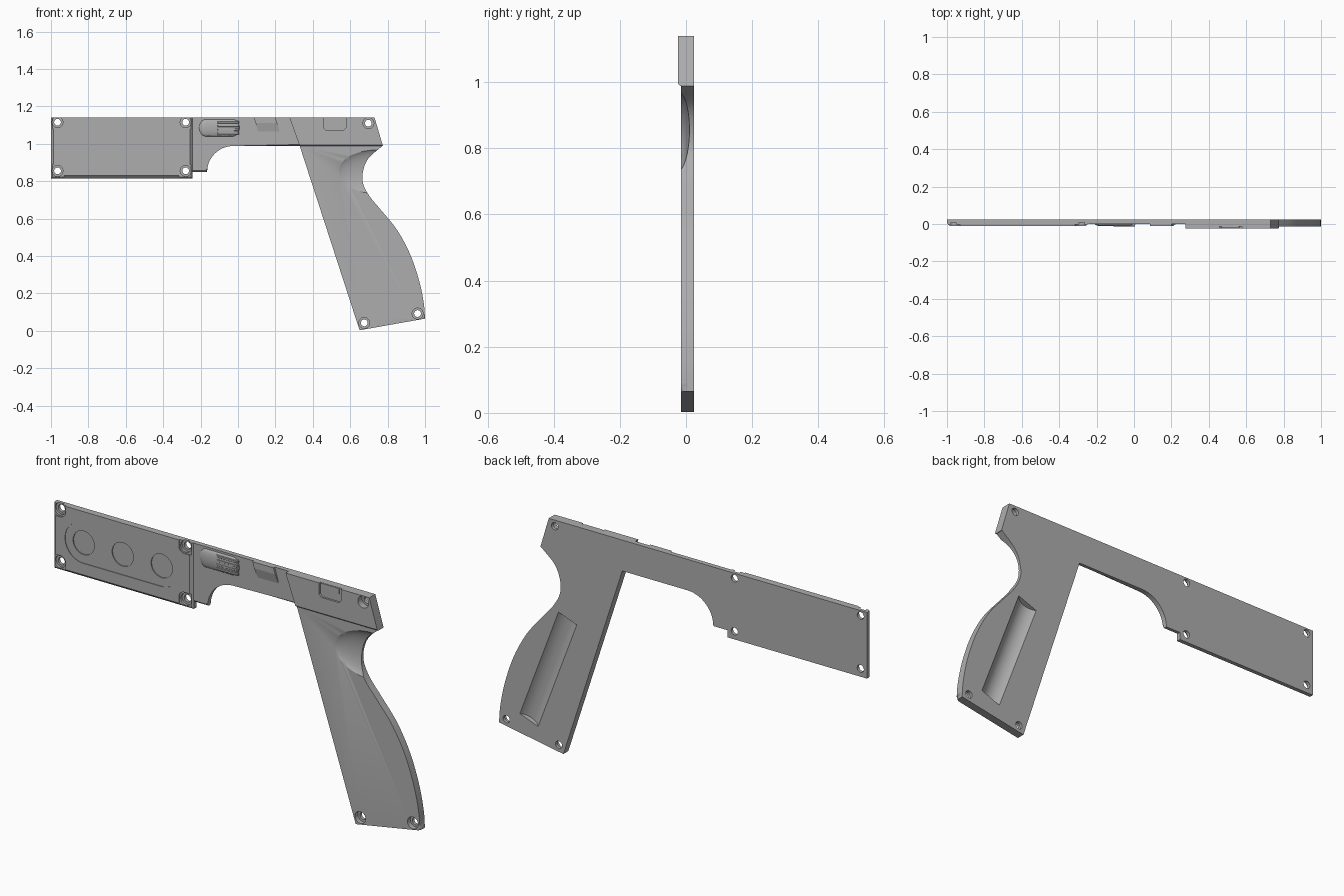
import bpy, bmesh, math
from mathutils import Vector

cube = bpy.data.objects.get("Cube")
if cube:
    bpy.data.objects.remove(cube, do_unlink=True)

BACK = 0.0235

grey = bpy.data.materials.new("plain grey")
grey.use_nodes = True
grey.diffuse_color = (0.42, 0.42, 0.42, 1)
grey.node_tree.nodes["Principled BSDF"].inputs["Base Color"].default_value = (0.42, 0.42, 0.42, 1)


def finish(name, bm):
    bmesh.ops.recalc_face_normals(bm, faces=bm.faces)
    mesh = bpy.data.meshes.new(name)
    bm.to_mesh(mesh)
    bm.free()
    mesh.materials.append(grey)
    obj = bpy.data.objects.new(name, mesh)
    bpy.context.collection.objects.link(obj)
    return obj


def prism(name, outline, front, back=BACK, bevel=0, segments=1, rule=lambda p: True):
    """Extrude an x-z outline through y, bevelling the front edges the rule picks."""
    bm = bmesh.new()
    rings = [[bm.verts.new((x, y, z)) for x, z in outline] for y in (front, back)]
    face = bm.faces.new(rings[0])
    bm.faces.new(rings[1][::-1])
    n = len(outline)
    for i in range(n):
        j = (i + 1) % n
        bm.faces.new((rings[0][i], rings[1][i], rings[1][j], rings[0][j]))
    if bevel:
        edges = [e for e in face.edges if rule((e.verts[0].co + e.verts[1].co) / 2)]
        bmesh.ops.bevel(bm, geom=edges, offset=bevel, segments=segments,
                        profile=0.5, affect='EDGES')
    return finish(name, bm)


def rounded(cx, cz, r, hx=0, hz=0, n=32):
    """Circle, slot or rounded rectangle outline."""
    pts = []
    for i in range(n):
        a = math.tau * (i + 0.5) / n
        c, s = math.cos(a), math.sin(a)
        pts.append((cx + r * c + math.copysign(hx, c), cz + r * s + math.copysign(hz, s)))
    return pts


def box(x0, x1, z0, z1):
    return [(x0, z0), (x1, z0), (x1, z1), (x0, z1)]


def spline(pts, steps=5):
    """Smooth path through the points."""
    p = [Vector(q) for q in pts]
    p = [2 * p[0] - p[1]] + p + [2 * p[-1] - p[-2]]
    out = []
    for a, b, c, d in zip(p, p[1:], p[2:], p[3:]):
        for i in range(steps):
            t = i / steps
            out.append(0.5 * (2 * b + (c - a) * t + (2 * a - 5 * b + 4 * c - d) * t**2
                              + (3 * b - a - 3 * c + d) * t**3))
    return [tuple(v) for v in out] + [pts[-1]]


def cut(obj, cutter):
    cutter.hide_render = True
    mod = obj.modifiers.new("cut", 'BOOLEAN')
    mod.operation, mod.solver, mod.object = 'DIFFERENCE', 'EXACT', cutter
    bpy.context.view_layer.objects.active = obj
    bpy.ops.object.modifier_apply(modifier=mod.name)
    bpy.data.objects.remove(cutter, do_unlink=True)


def screw_hole(obj, x, z, floor):
    cut(obj, prism("bore", rounded(x, z, 0.029), -0.1, floor))
    cut(obj, prism("hole", rounded(x, z, 0.018), -0.1, 0.1))


# Barrel housing: chamfered on every front edge but the top
barrel = prism("barrel_housing", box(-1, -0.242, 0.815, 1.14), -0.01, bevel=0.014,
               rule=lambda p: p.z < 1.13)
cut(barrel, prism("slot", rounded(-0.622, 0.985, 0.1, hx=0.212), -0.1, -0.007))
for x in (-0.834, -0.622, -0.41):
    cut(barrel, prism("dimple", rounded(x, 0.985, 0.058), -0.1, -0.002))
for x, sx in ((-0.965, -1), (-0.28, 1)):
    for z, sz in ((0.855, -1), (1.115, 1)):
        cut(barrel, prism("pad", rounded(x + sx * 0.04, z + sz * 0.04, 0.03, 0.045, 0.045),
                          -0.1, -0.004))
        screw_hole(barrel, x, z, 0.008)

# Middle frame with the finger arch
arch = [(-0.025 - 0.14 * math.cos(a), 0.85 + 0.138 * math.sin(a))
        for a in (math.pi / 2 * i / 12 for i in range(13))]
frame = prism("middle_frame", [(-0.242, 1.14), (-0.242, 0.85)] + arch + [(0.33, 0.988), (0.275, 1.14)],
              0, bevel=0.008, rule=lambda p: p.z < 1.0 and -0.24 < p.x < 0.3)

# Bolt: flattened cylinder with a ribbed grip
bm = bmesh.new()
bmesh.ops.create_uvsphere(bm, u_segments=32, v_segments=16, radius=1)
for v in bm.verts:
    x, y, z = v.co
    length = math.hypot(y, z) or 1
    swell = min(1, length * 1.6) / length
    v.co = (-0.1 + x * 0.108, y * swell * 0.012, 1.085 + z * swell * 0.045)
bolt = finish("bolt", bm)
for i in range(4):
    z = 1.049 + i * 0.02
    prism(f"bolt_rib_{i + 1}", box(-0.11, 0.006, z, z + 0.012), -0.0125, 0.002, bevel=0.002)

# Raised ramp beside the bolt
bm = bmesh.new()
for x in (0.085, 0.2):
    for y, z in ((0.001, 1.06), (-0.01, 1.11), (-0.01, 1.14), (0.001, 1.14)):
        bm.verts.new((x + (1.14 - z) * 0.3, y, z))
bmesh.ops.convex_hull(bm, input=bm.verts)
finish("raised_ramp", bm)

# Rear housing with a stepped port open to the top
rear = prism("rear_housing", [(0.275, 1.14), (0.33, 0.988), (0.775, 0.988), (0.73, 1.14)],
             -0.0235, bevel=0.006, rule=lambda p: p.z < 1.0)
cut(rear, prism("port", [(0.457, 1.2), (0.457, 1.085), (0.47, 1.072), (0.565, 1.072), (0.577, 1.085),
                         (0.577, 1.2)], -0.1, -0.014))
prism("port_block", box(0.467, 0.562, 1.112, 1.139), -0.0185, -0.01)
screw_hole(rear, 0.697, 1.11, 0.008)

# Grip with rounded front edges and swept rear curve
heel = spline([(1.0, 0.065), (0.993, 0.15), (0.968, 0.27), (0.92, 0.41), (0.85, 0.54), (0.765, 0.645),
               (0.703, 0.72), (0.668, 0.79), (0.67, 0.86), (0.7, 0.925), (0.772, 0.988)])
grip = prism("grip", [(0.33, 0.988), (0.65, 0.003)] + heel, -0.0145, bevel=0.014, segments=4,
             rule=lambda p: p.z < 0.98 and p.x > 0.66 and p.z > 0.04)

# Thumb scoop in the grip
bm = bmesh.new()
bmesh.ops.create_uvsphere(bm, u_segments=40, v_segments=24, radius=1)
for v in bm.verts:
    v.co = (0.74 + v.co.x * 0.22, -0.03 + v.co.y * 0.043, 0.85 + v.co.z * 0.125)
cut(grip, finish("scoop", bm))

# Round-bottomed trough in the back of the grip
top, bottom = Vector((0.627, 0.675)), Vector((0.837, 0.12))
along = bottom - top
side = Vector((along.y, -along.x)).normalized()
bm = bmesh.new()
for end in (top, bottom):
    for i in range(33):
        a = math.pi * i / 32
        p = end + side * 0.0687 * math.cos(a)
        bm.verts.new((p.x, BACK + 0.0437 - 0.0687 * math.sin(a), p.y))
bmesh.ops.convex_hull(bm, input=bm.verts)
cut(grip, finish("trough", bm))
for x, z in ((0.675, 0.042), (0.96, 0.092)):
    screw_hole(grip, x, z, 0.008)

# Smooth shading with sharp edges kept
for obj in (barrel, frame, bolt, rear, grip):
    bpy.ops.object.select_all(action='DESELECT')
    obj.select_set(True)
    bpy.context.view_layer.objects.active = obj
    bpy.ops.object.shade_smooth_by_angle(angle=math.radians(30))
